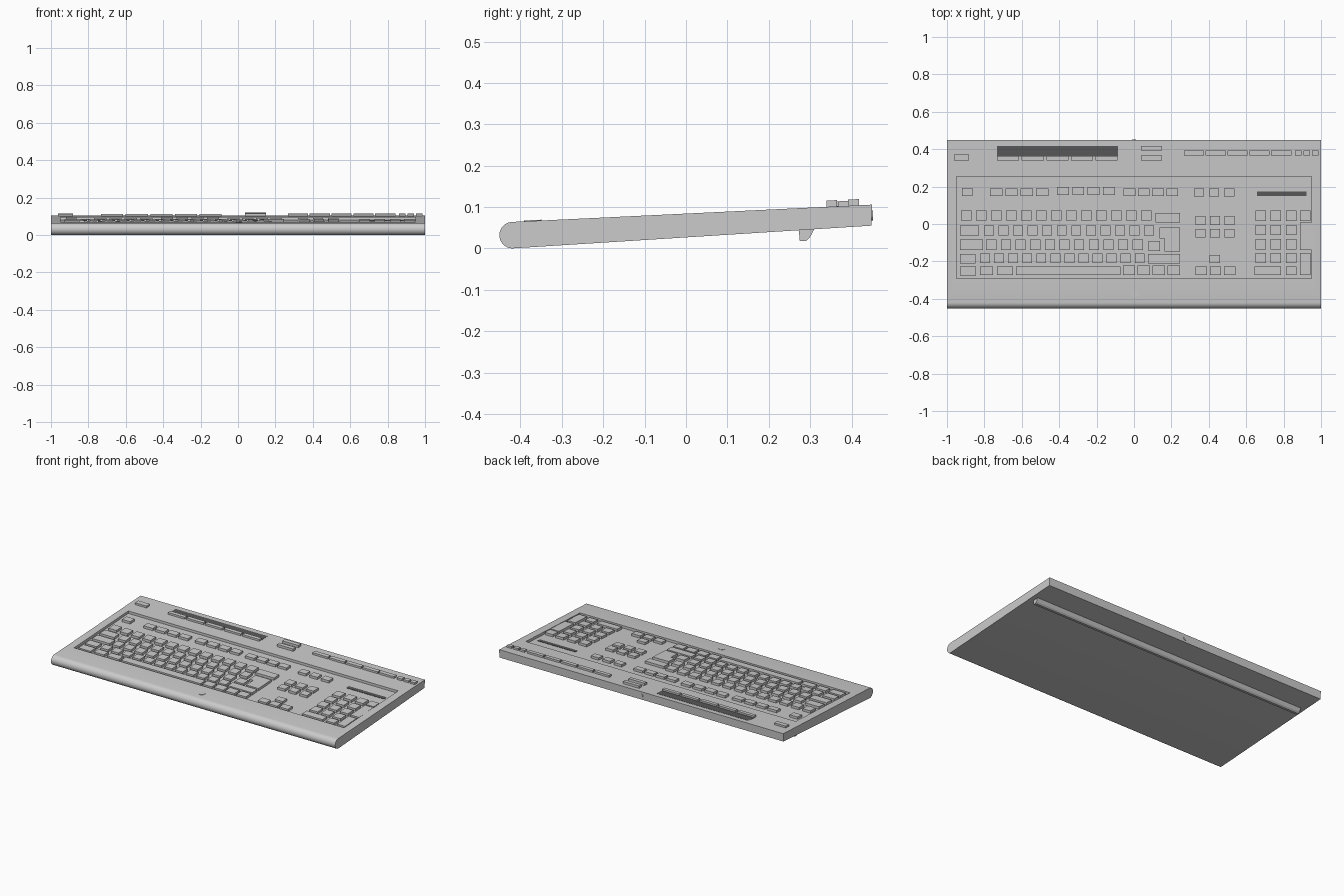
import bpy, bmesh, math

if "Cube" in bpy.data.objects:
    bpy.data.objects.remove(bpy.data.objects["Cube"])


def top_z(y):
    """Height of the sloping upper face."""
    return 0.064 + 0.048 * (y + 0.42)


def finish(name, bm, color=None):
    bmesh.ops.recalc_face_normals(bm, faces=bm.faces)
    me = bpy.data.meshes.new(name)
    bm.to_mesh(me)
    bm.free()
    ob = bpy.data.objects.new(name, me)
    bpy.context.collection.objects.link(ob)
    if color:
        mat = bpy.data.materials.new(name + "_material")
        mat.diffuse_color = (*color, 1)
        mat.use_nodes = True
        mat.node_tree.nodes["Principled BSDF"].inputs["Base Color"].default_value = mat.diffuse_color
        me.materials.append(mat)
    return ob


def prism(bm, outline, low, high):
    """Extrude an xy outline between two offsets from the sloping face."""
    base = [bm.verts.new((x, y, top_z(y) + low)) for x, y in outline]
    cap = [bm.verts.new((x, y, top_z(y) + high)) for x, y in outline]
    bm.faces.new(base)
    bm.faces.new(cap)
    n = len(outline)
    for i in range(n):
        j = (i + 1) % n
        bm.faces.new((base[i], base[j], cap[j], cap[i]))


def box(bm, x0, x1, y0, y1, low, high):
    prism(bm, [(x0, y0), (x1, y0), (x1, y1), (x0, y1)], low, high)


def side_extrusion(name, profile, half):
    """Extrude a yz profile across the width."""
    bm = bmesh.new()
    face = bm.faces.new([bm.verts.new((-half, y, z)) for y, z in profile])
    r = bmesh.ops.extrude_face_region(bm, geom=[face])
    verts = [v for v in r["geom"] if isinstance(v, bmesh.types.BMVert)]
    bmesh.ops.translate(bm, verts=verts, vec=(2 * half, 0, 0))
    return finish(name, bm)


# Wedge body with rounded front edge
profile = [(-0.419 + 0.032 * math.cos(a), 0.032 + 0.032 * math.sin(a))
           for a in (math.radians(93 + i * 174 / 16) for i in range(17))]
profile += [(0.448, 0.055), (0.45, top_z(0.45))]
body = side_extrusion("body", profile, 1.0)

# Sunken key tray
TRAY = -0.016
bm = bmesh.new()
box(bm, -0.95, 0.95, -0.291, 0.254, TRAY, 0.05)
cutter = finish("tray_cutter", bm)
mod = body.modifiers.new("tray", "BOOLEAN")
mod.object = cutter
mod.operation = "DIFFERENCE"
mod.solver = "EXACT"
bpy.context.view_layer.objects.active = body
body.select_set(True)
bpy.ops.object.modifier_apply(modifier="tray")
bpy.data.objects.remove(cutter)
bpy.ops.object.shade_smooth_by_angle(angle=math.radians(30))

# Rear support foot
side_extrusion("rear_foot", [(0.272, 0.05), (0.275, 0.018), (0.29, 0.018),
                             (0.299, 0.026), (0.313, 0.052)], 0.97)


def key_rows(name, rows, low, high):
    """Each row: first left edge, low y, key width, depth, pitch, count."""
    bm = bmesh.new()
    for x, y, w, d, pitch, count in rows:
        for i in range(count):
            box(bm, x + i * pitch, x + i * pitch + w, y, y + d, low, high)
    return finish(name, bm)


KEY = -0.001
key_rows("function_keys", [
    (-0.92, 0.15, 0.056, 0.043, 0, 1),
    (-0.77, 0.15, 0.066, 0.04, 0.082, 4),
    (-0.412, 0.154, 0.064, 0.043, 0.082, 4),
    (-0.055, 0.15, 0.063, 0.04, 0.076, 4),
    (0.32, 0.148, 0.054, 0.042, 0.081, 3)], TRAY, KEY)
key_rows("letter_keys", [
    (-0.925, 0.018, 0.056, 0.054, 0.0803, 13),
    (-0.802, -0.062, 0.053, 0.053, 0.0778, 12),
    (-0.79, -0.138, 0.054, 0.054, 0.0783, 11),
    (-0.823, -0.208, 0.053, 0.05, 0.0752, 12)], TRAY, KEY)
key_rows("wide_keys", [
    (0.115, 0.009, 0.132, 0.05, 0, 1),
    (-0.93, -0.062, 0.1, 0.053, 0, 1),
    (-0.93, -0.138, 0.123, 0.054, 0, 1),
    (0.078, -0.145, 0.06, 0.054, 0, 1),
    (-0.93, -0.21, 0.082, 0.05, 0, 1),
    (0.075, -0.21, 0.172, 0.05, 0, 1)], TRAY, KEY)
key_rows("bottom_row_keys", [
    (-0.93, -0.276, 0.085, 0.05, 0, 1),
    (-0.823, -0.272, 0.07, 0.044, 0, 1),
    (-0.733, -0.272, 0.085, 0.044, 0, 1),
    (-0.06, -0.272, 0.066, 0.05, 0.08, 4)], TRAY, KEY)
key_rows("space_bar", [(-0.632, -0.274, 0.56, 0.048, 0, 1)], TRAY, KEY)
key_rows("navigation_keys", [
    (0.33, -0.006, 0.052, 0.048, 0.077, 3),
    (0.33, -0.073, 0.052, 0.046, 0.077, 3)], TRAY, KEY)
key_rows("arrow_keys", [
    (0.405, -0.208, 0.055, 0.042, 0, 1),
    (0.33, -0.272, 0.06, 0.044, 0.076, 3)], TRAY, KEY)
key_rows("number_pad_keys",
         [(0.65, y, 0.056, 0.054, 0.081, 3)
          for y in (0.017, -0.06, -0.135, -0.208)] + [
             (0.888, 0.017, 0.056, 0.054, 0, 1),
             (0.888, -0.138, 0.06, 0.146, 0, 1),
             (0.888, -0.273, 0.056, 0.118, 0, 1),
             (0.643, -0.273, 0.143, 0.046, 0, 1),
             (0.812, -0.273, 0.056, 0.046, 0, 1)], TRAY, KEY)

# L-shaped return key
bm = bmesh.new()
prism(bm, [(0.162, -0.147), (0.247, -0.147), (0.247, -0.018),
           (0.136, -0.018), (0.136, -0.078), (0.162, -0.078)], TRAY, KEY)
finish("return_key", bm)

# Raised shortcut buttons along the rear
key_rows("shortcut_buttons", [
    (-0.962, 0.34, 0.08, 0.032, 0, 1),
    (-0.732, 0.34, 0.118, 0.024, 0.1315, 5),
    (0.267, 0.367, 0.108, 0.026, 0.1165, 5),
    (0.862, 0.367, 0.034, 0.026, 0.0455, 3)], -0.002, 0.012)
key_rows("volume_buttons", [
    (0.038, 0.34, 0.112, 0.025, 0, 1),
    (0.038, 0.392, 0.112, 0.026, 0, 1)], -0.002, 0.015)

# Dark display strip and indicator strip
bm = bmesh.new()
box(bm, -0.733, -0.085, 0.36, 0.418, -0.002, 0.001)
finish("display_strip", bm, (0.1, 0.1, 0.1))
bm = bmesh.new()
box(bm, 0.657, 0.923, 0.15, 0.175, TRAY - 0.002, TRAY + 0.002)
finish("indicator_strip", bm, (0.1, 0.1, 0.1))

# Plain round badge on the palm edge
bm = bmesh.new()
circle = [(0.005 + 0.021 * math.cos(a), -0.37 + 0.021 * math.sin(a))
          for a in (i * math.tau / 20 for i in range(20))]
prism(bm, circle, -0.002, 0.002)
finish("round_badge", bm)

# Cable collar in the back edge
bpy.ops.mesh.primitive_cylinder_add(vertices=16, radius=0.012, depth=0.01,
                                    location=(0, 0.447, 0.08),
                                    rotation=(math.pi / 2, 0, 0))
bpy.context.object.name = "cable_collar"
